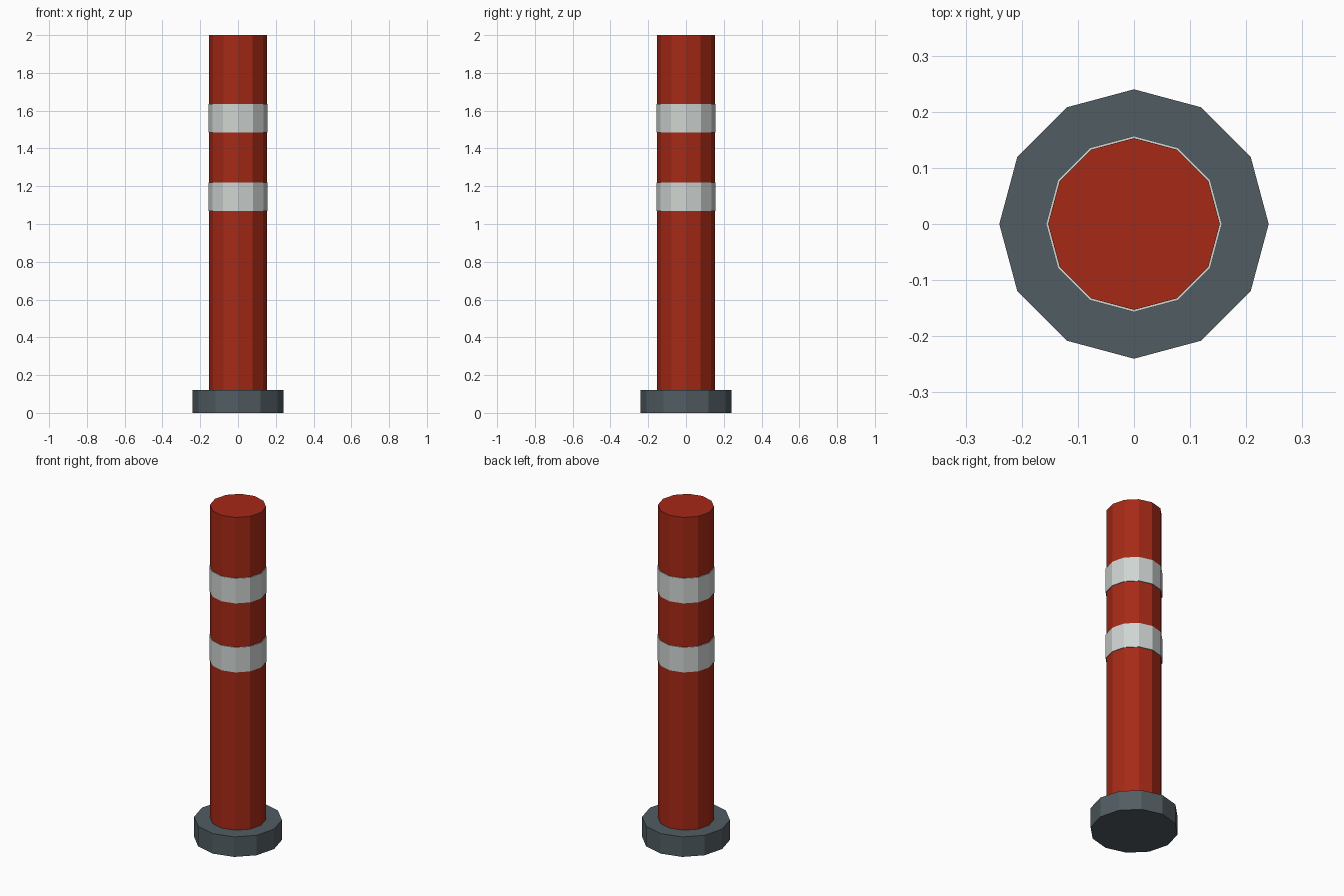
import bpy

if "Cube" in bpy.data.objects:
    bpy.data.objects.remove(bpy.data.objects["Cube"])

SIDES = 12


def material(name, rgb):
    m = bpy.data.materials.new(name)
    m.diffuse_color = (*rgb, 1.0)
    m.use_nodes = True
    m.node_tree.nodes["Principled BSDF"].inputs["Base Color"].default_value = m.diffuse_color
    return m


def cylinder(name, radius, z0, z1, mat):
    bpy.ops.mesh.primitive_cylinder_add(
        vertices=SIDES, radius=radius, depth=z1 - z0,
        location=(0, 0, (z0 + z1) / 2))
    ob = bpy.context.object
    ob.name = name
    ob.data.materials.append(mat)
    return ob


red = material("post red", (0.38, 0.022, 0.008))
grey = material("reflective grey", (0.62, 0.66, 0.64))
dark = material("base dark grey", (0.083, 0.107, 0.12))

# Weighted foot and upright post
cylinder("base", 0.24, 0.0, 0.12, dark)
cylinder("post", 0.153, 0.12, 2.0, red)

# Two reflective bands
for name, z0, z1 in (("lower_band", 1.07, 1.22), ("upper_band", 1.485, 1.635)):
    cylinder(name, 0.157, z0, z1, grey)
